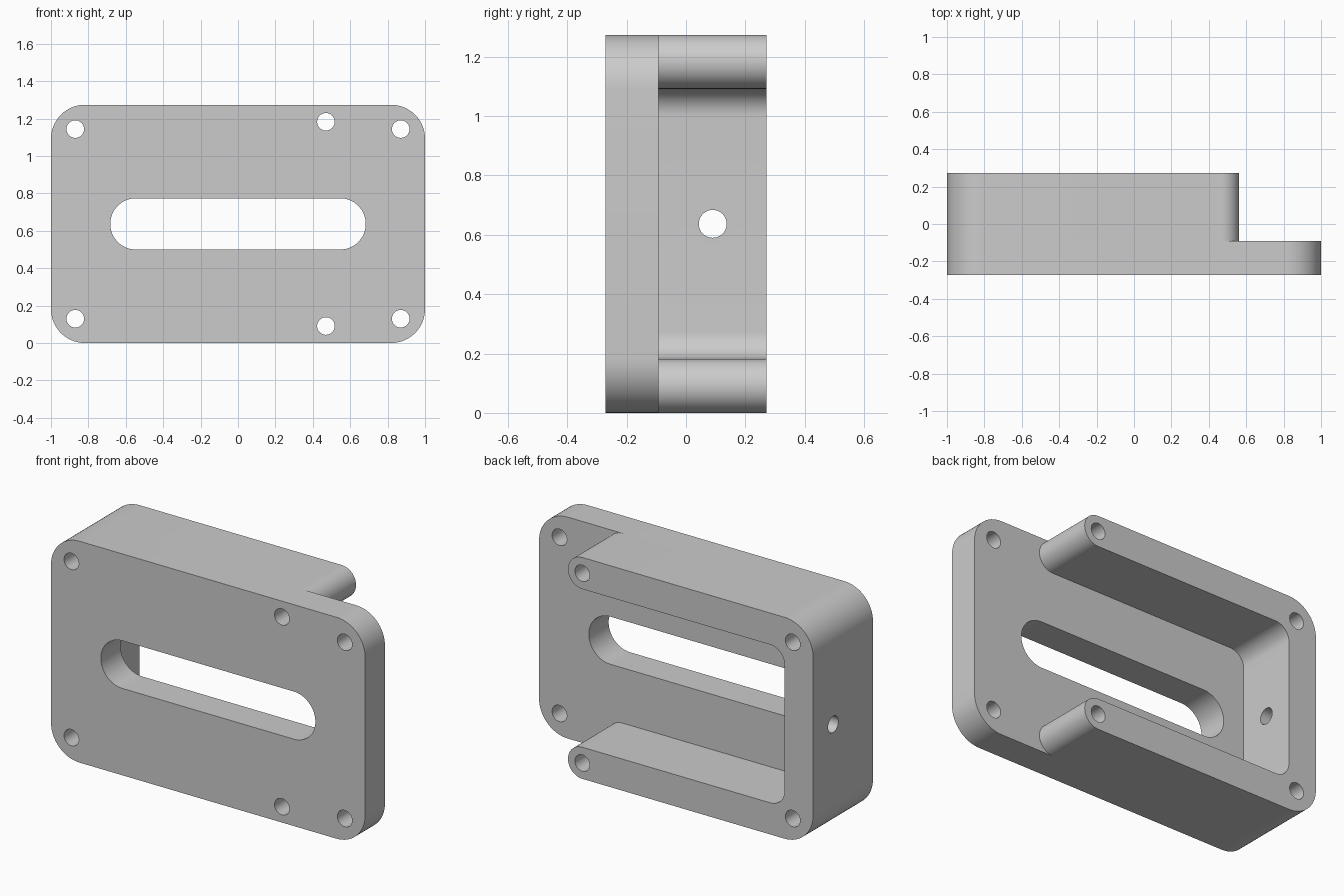
import bpy
import bmesh
from math import cos, sin, pi, radians
from mathutils import Matrix

old = bpy.data.objects.get("Cube")
if old:
    bpy.data.objects.remove(old, do_unlink=True)

# Main dimensions
W, H = 1.0, 1.274                    # half width, height
FRONT, STEP, BACK = -0.272, -0.092, 0.272
ROUND, WALL = 0.182, 0.182           # outer corner radius, wall thickness
ARM_R, ARM_X, HOLE_R = WALL / 2, 0.47, 0.047

grey = bpy.data.materials.new("light grey")
grey.use_nodes = True
colour = (0.6, 0.6, 0.6, 1)
grey.diffuse_color = colour
grey.node_tree.nodes["Principled BSDF"].inputs["Base Color"].default_value = colour


def arc(x, z, r, start, end, steps=16):
    """Points along an arc, angles in degrees."""
    angles = [radians(start + (end - start) * i / steps) for i in range(steps + 1)]
    return [(x + r * cos(a), z + r * sin(a)) for a in angles]


def prism(name, outline, y0, y1):
    """Extrude an x-z outline from y0 to y1."""
    bm = bmesh.new()
    face = bm.faces.new([bm.verts.new((x, y0, z)) for x, z in outline])
    side = bmesh.ops.extrude_face_region(bm, geom=[face])["geom"]
    bmesh.ops.translate(bm, vec=(0, y1 - y0, 0),
                        verts=[v for v in side if isinstance(v, bmesh.types.BMVert)])
    bmesh.ops.recalc_face_normals(bm, faces=bm.faces)
    mesh = bpy.data.meshes.new(name)
    bm.to_mesh(mesh)
    bm.free()
    mesh.materials.append(grey)
    obj = bpy.data.objects.new(name, mesh)
    bpy.context.collection.objects.link(obj)
    return obj


def combine(obj, tool, operation):
    """Apply a boolean and discard the tool."""
    mod = obj.modifiers.new("bool", "BOOLEAN")
    mod.object, mod.operation, mod.solver = tool, operation, "EXACT"
    bpy.context.view_layer.objects.active = obj
    bpy.ops.object.modifier_apply(modifier=mod.name)
    bpy.data.objects.remove(tool, do_unlink=True)


cx, low, high = W - ROUND, ROUND, H - ROUND

# Rounded front plate
plate = (arc(cx, low, ROUND, -90, 0) + arc(cx, high, ROUND, 0, 90)
         + arc(-cx, high, ROUND, 90, 180) + arc(-cx, low, ROUND, 180, 270))
body = prism("slotted_bracket", plate, FRONT, STEP)

# C-shaped rim: two round-ended arms joined by the end wall
inner = -W + WALL + ARM_R
c_shape = (arc(-cx, high, ROUND, 90, 180) + arc(-cx, low, ROUND, 180, 270)
           + arc(ARM_X, ARM_R, ARM_R, -90, 90, 32)
           + arc(inner, WALL + ARM_R, ARM_R, 270, 180)
           + arc(inner, H - WALL - ARM_R, ARM_R, 180, 90)
           + arc(ARM_X, H - ARM_R, ARM_R, -90, 90, 32))
combine(body, prism("rim", c_shape, STEP, BACK), "UNION")

# Long slot through the plate
mid, slot_r, slot_x = H / 2, 0.137, 0.546
slot = arc(slot_x, mid, slot_r, -90, 90, 32) + arc(-slot_x, mid, slot_r, 90, 270, 32)
combine(body, prism("slot_cutter", slot, FRONT - 0.1, STEP + 0.1), "DIFFERENCE")

# Screw holes at the corners and the arm ends
for x, inset in ((-0.87, 0.13), (0.87, 0.13), (ARM_X, ARM_R)):
    for z in (inset, H - inset):
        circle = arc(x, z, HOLE_R, 0, 360, 32)[:-1]
        combine(body, prism("hole_cutter", circle, FRONT - 0.1, BACK + 0.1), "DIFFERENCE")

# Cross hole through the end wall
cross = prism("cross_cutter", arc(0, 0, HOLE_R, 0, 360, 32)[:-1], -0.2, 0.2)
cross.data.transform(Matrix.Translation((-W + WALL / 2, 0.09, mid))
                     @ Matrix.Rotation(pi / 2, 4, "Z"))
combine(body, cross, "DIFFERENCE")

# Smooth rounds with crisp edges
bpy.ops.object.select_all(action="DESELECT")
body.select_set(True)
bpy.context.view_layer.objects.active = body
bpy.ops.object.shade_smooth_by_angle(angle=radians(30))
